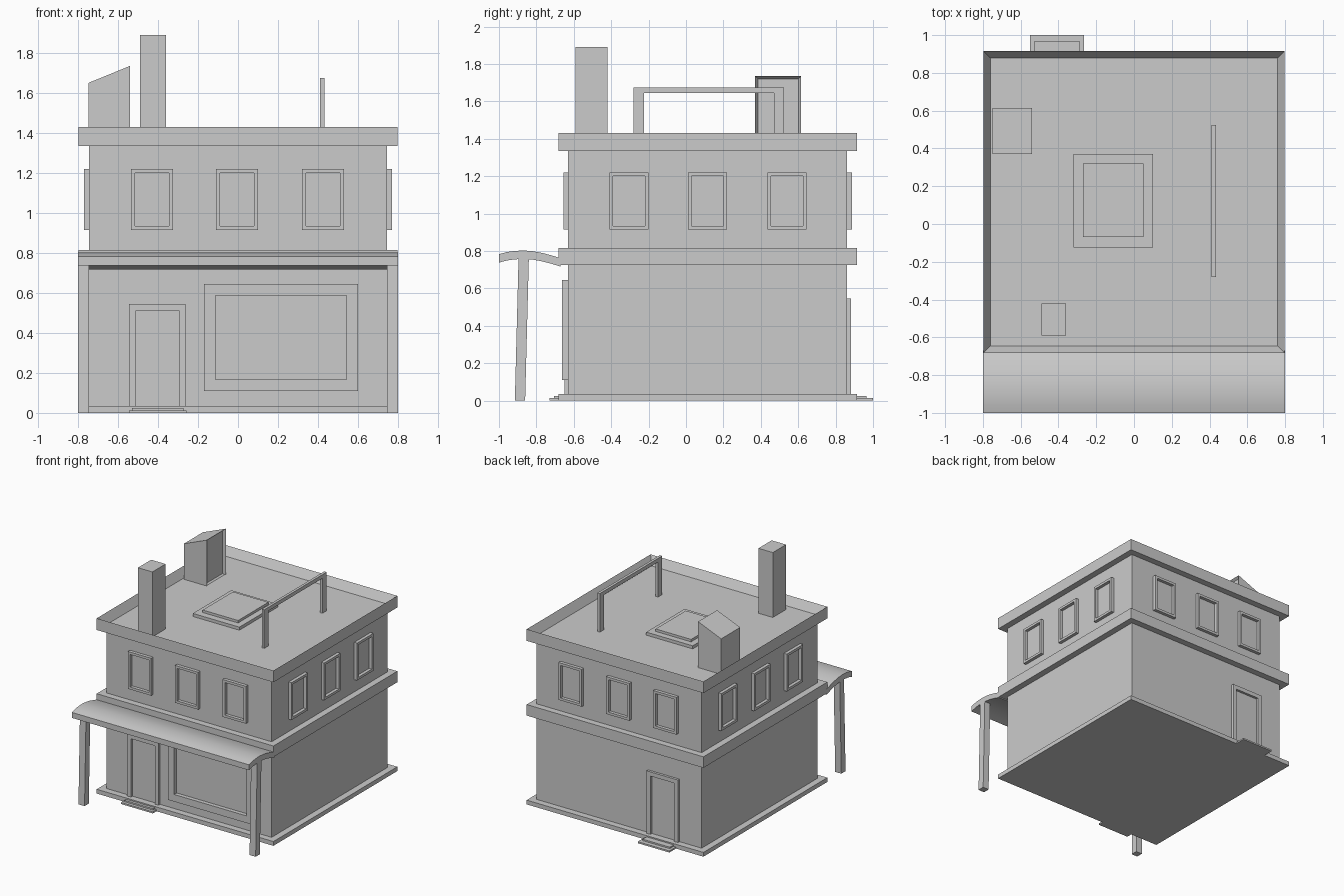
import bpy, bmesh
from mathutils import Vector

if "Cube" in bpy.data.objects:
    bpy.data.objects.remove(bpy.data.objects["Cube"])

X, Y0, Y1 = 0.745, -0.63, 0.862      # wall planes
LIP = 0.053                          # overhang of slab and cornices


def finish(bm, name):
    bmesh.ops.recalc_face_normals(bm, faces=bm.faces)
    me = bpy.data.meshes.new(name)
    bm.to_mesh(me)
    bm.free()
    ob = bpy.data.objects.new(name, me)
    bpy.context.collection.objects.link(ob)
    return ob


def add_box(bm, a, b):
    vs = bmesh.ops.create_cube(bm, size=1)["verts"]
    for v in vs:
        v.co = Vector([a[i] if v.co[i] < 0 else b[i] for i in range(3)])


def boxes(name, *pairs):
    bm = bmesh.new()
    for a, b in pairs:
        add_box(bm, a, b)
    return finish(bm, name)


def prism(name, pts, axis, lo, hi):
    """Extrude a 2D profile along x (pts are y,z) or y (pts are x,z)."""
    bm = bmesh.new()
    put = (lambda p: (lo, *p)) if axis == 'x' else (lambda p: (p[0], lo, p[1]))
    f = bm.faces.new([bm.verts.new(put(p)) for p in pts])
    new = bmesh.ops.extrude_face_region(bm, geom=[f])["geom"]
    d = Vector((hi - lo, 0, 0)) if axis == 'x' else Vector((0, hi - lo, 0))
    bmesh.ops.translate(bm, vec=d, verts=[g for g in new if isinstance(g, bmesh.types.BMVert)])
    return finish(bm, name)


def recess(ob, normal, border, depth):
    """Inset the face looking along normal and push it inward."""
    bm = bmesh.new()
    bm.from_mesh(ob.data)
    n = Vector(normal)
    f = max(bm.faces, key=lambda q: q.normal.dot(n))
    bmesh.ops.inset_region(bm, faces=[f], thickness=border)
    bmesh.ops.translate(bm, vec=-n * depth, verts=f.verts)
    bm.to_mesh(ob.data)
    bm.free()


def frame(name, side, u0, u1, z0, z1, t, depth=0.026, sill=True):
    """Frame of bars standing proud of one wall."""
    bars = [(u0, u0 + t, z0, z1), (u1 - t, u1, z0, z1), (u0 + t, u1 - t, z1 - t, z1)]
    if sill:
        bars.append((u0 + t, u1 - t, z0, z0 + t))
    lo, hi = {'front': (Y0 - depth, Y0), 'back': (Y1, Y1 + depth),
              'left': (-X - depth, -X), 'right': (X, X + depth)}[side]
    pairs = []
    for a, b, c, d in bars:
        if side in ('front', 'back'):
            pairs.append(((a, lo, c), (b, hi, d)))
        else:
            pairs.append(((lo, a, c), (hi, b, d)))
    return boxes(name, *pairs)


# Main building
def slab(name, z0, z1):
    return boxes(name, ((-X - LIP, Y0 - LIP, z0), (X + LIP, Y1 + LIP, z1)))


slab("base_slab", 0, 0.035)
boxes("walls", ((-X, Y0, 0.03), (X, Y1, 1.345)))
slab("middle_cornice", 0.725, 0.815)
roof = slab("roof_parapet", 1.335, 1.43)
recess(roof, (0, 0, 1), LIP, 0.07)

# Upper windows
for side in ('front', 'back', 'left', 'right'):
    centres = (-0.305, 0.115, 0.54) if side in ('left', 'right') else (-0.43, -0.005, 0.425)
    for i, c in enumerate(centres):
        frame(f"{side}_window_{i + 1}", side, c - 0.105, c + 0.105, 0.915, 1.22, 0.02)

# Ground floor openings
frame("shop_window", 'front', -0.17, 0.6, 0.11, 0.645, 0.058, 0.033)
for side in ('front', 'back'):
    frame(side + "_door", side, -0.545, -0.262, 0.035, 0.545, 0.034, 0.02, False)
boxes("front_steps", ((-0.545, -0.73, 0), (-0.258, -0.6, 0.013)),
      ((-0.53, -0.705, 0), (-0.273, -0.6, 0.025)))
boxes("back_steps", ((-0.55, 0.8, 0), (-0.265, 1.0, 0.013)),
      ((-0.53, 0.8, 0), (-0.285, 0.965, 0.025)))

# Curved awning and leaning posts
top = [(-1.0, 0.783), (-0.96, 0.794), (-0.92, 0.8), (-0.87, 0.803), (-0.82, 0.799),
       (-0.77, 0.79), (-0.72, 0.777), (-0.67, 0.762)]
under = [(y, z - 0.045) for y, z in reversed(top)]
aw = prism("awning", top + under, 'x', -0.8, 0.8)
bpy.context.view_layer.objects.active = aw
aw.select_set(True)
bpy.ops.object.shade_smooth_by_angle()
for name, x in (("left_post", -0.8), ("right_post", 0.745)):
    prism(name, [(-0.915, 0), (-0.86, 0), (-0.84, 0.77), (-0.895, 0.77)], 'x', x, x + 0.055)

# Roof items
Z = 1.355
boxes("chimney", ((-0.49, -0.59, Z), (-0.36, -0.42, 1.89)))
hut = prism("roof_hut", [(-0.748, Z), (-0.54, Z), (-0.54, 1.735), (-0.748, 1.65)], 'y', 0.37, 0.615)
recess(hut, (1, 0, 0), 0.02, 0.02)
boxes("roof_rail", ((0.411, -0.28, 1.645), (0.433, 0.525, 1.675)),
      ((0.411, -0.28, Z), (0.433, -0.225, 1.645)), ((0.411, 0.47, Z), (0.433, 0.525, 1.645)))
boxes("skylight", ((-0.32, -0.125, Z), (0.1, 0.37, 1.385)),
      ((-0.27, -0.07, 1.38), (0.05, 0.32, 1.405)))
